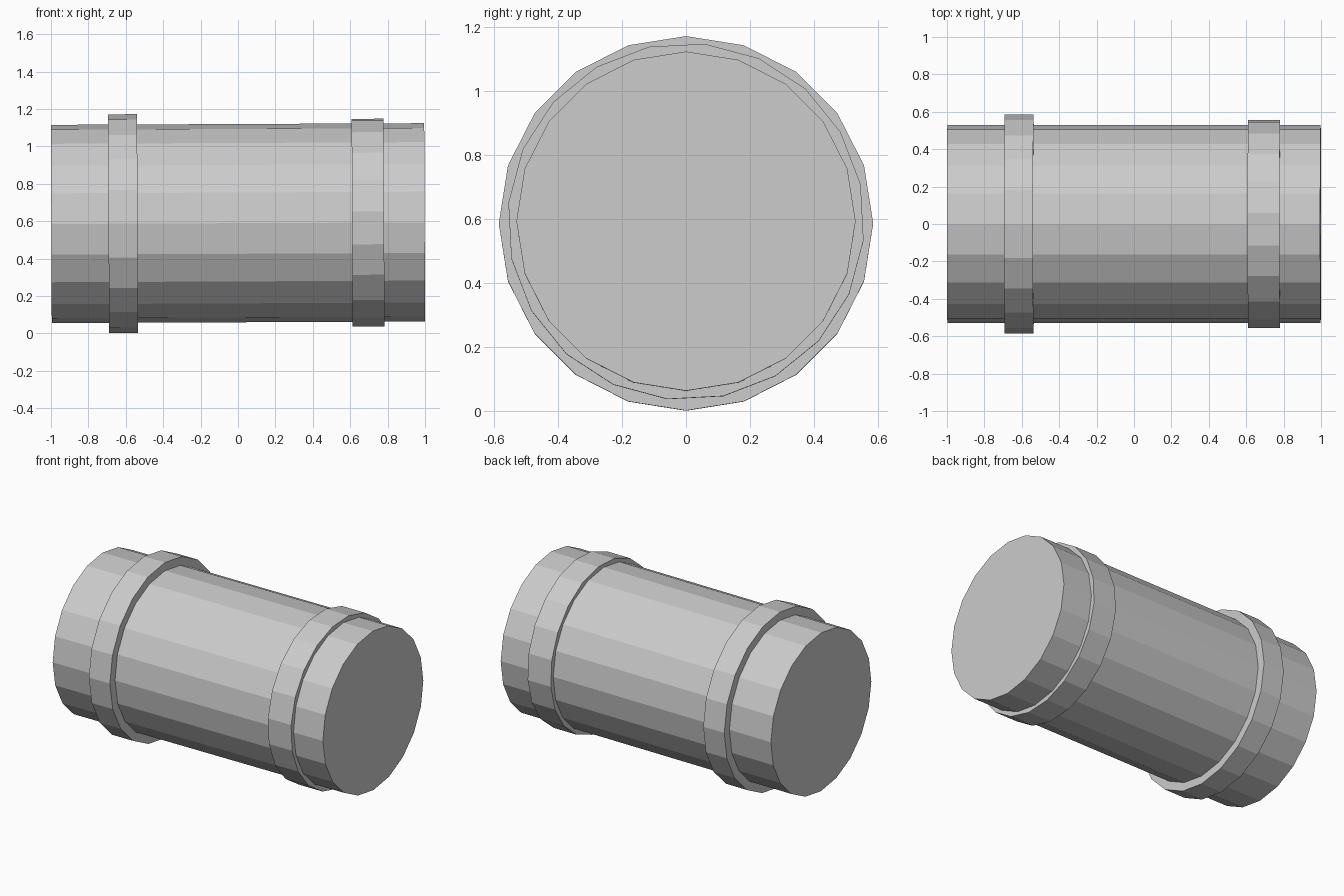
import bpy, math
from mathutils import Matrix

if "Cube" in bpy.data.objects:
    bpy.data.objects.remove(bpy.data.objects["Cube"])

SIDES = 20
TILT = 0.0045   # the whole barrel rises very slightly towards +x
AXIS_Z = 0.5895  # axis height at x = 0


def drum(name, x0, x1, radius, roll=0.0):
    """Flat-faced capped cylinder along the tilted barrel axis."""
    bpy.ops.mesh.primitive_cylinder_add(vertices=SIDES, radius=radius, depth=x1 - x0)
    obj = bpy.context.object
    obj.name = name
    obj.data.transform(
        Matrix.Translation((0, 0, AXIS_Z))
        @ Matrix.Rotation(-TILT, 4, 'Y')
        @ Matrix.Translation(((x0 + x1) / 2, 0, 0))
        @ Matrix.Rotation(math.radians(roll), 4, 'X')
        @ Matrix.Rotation(math.radians(90), 4, 'Y'))
    return obj


# Main barrel
drum("barrel_body", -0.998, 0.998, 0.53)

# Raised bands, the right one smaller and rolled by a few degrees
drum("left_band", -0.692, -0.537, 0.585)
drum("right_band", 0.61, 0.781, 0.558, roll=-6)
